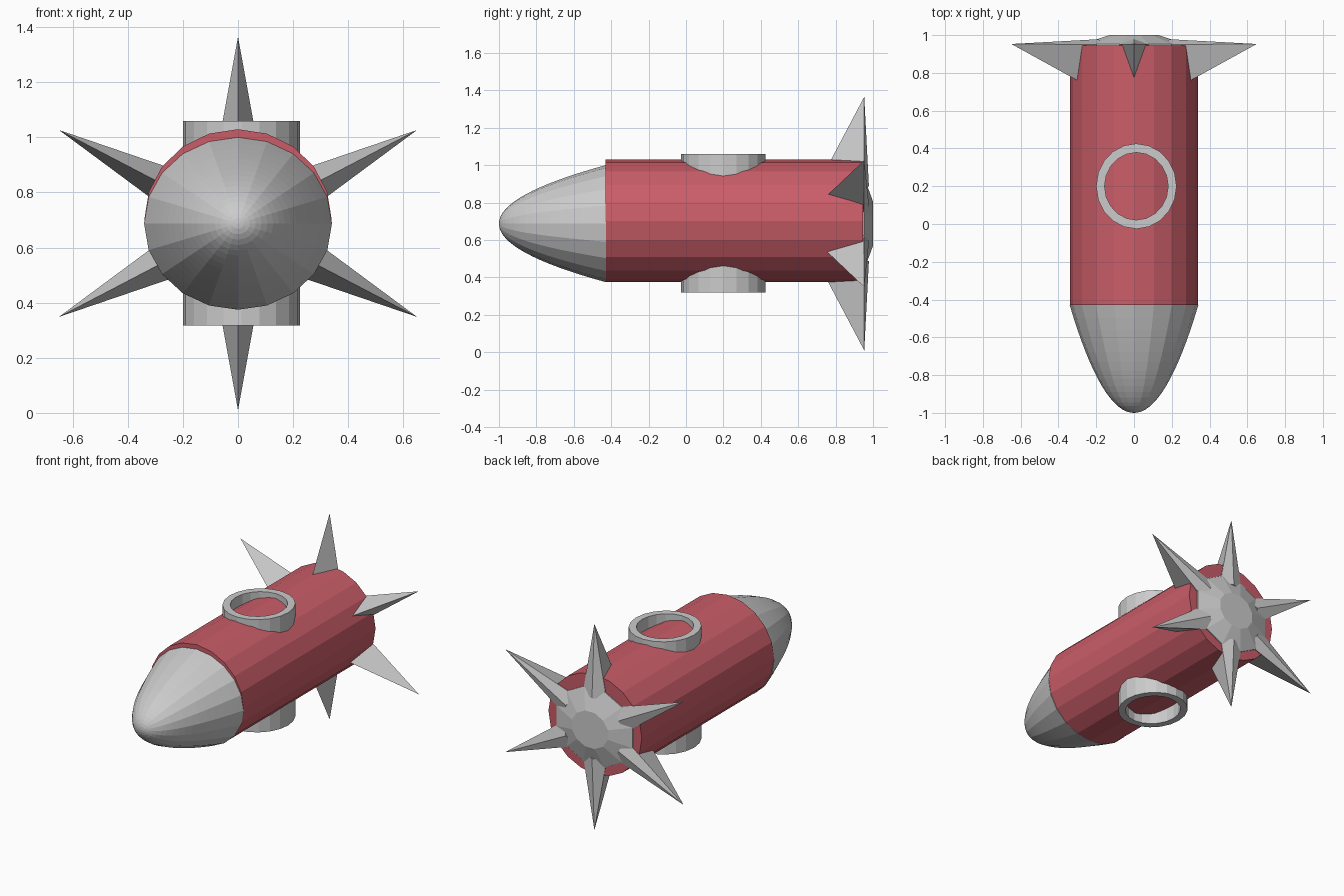
import bpy, bmesh, math
from mathutils import Vector

if "Cube" in bpy.data.objects:
    bpy.data.objects.remove(bpy.data.objects["Cube"])

red = bpy.data.materials.new("hull_red")
red.diffuse_color = (0.59, 0.11, 0.14, 1)
red.use_nodes = True
red.node_tree.nodes["Principled BSDF"].inputs["Base Color"].default_value = red.diffuse_color


def finish(name, bm, mat=None):
    bmesh.ops.remove_doubles(bm, verts=bm.verts, dist=1e-5)
    bmesh.ops.recalc_face_normals(bm, faces=bm.faces)
    me = bpy.data.meshes.new(name)
    bm.to_mesh(me)
    bm.free()
    ob = bpy.data.objects.new(name, me)
    bpy.context.collection.objects.link(ob)
    if mat:
        me.materials.append(mat)
    return ob


def lathe(name, profile, place, sides=20, offset=0.0, closed=False, mat=None):
    """Sweep (radius, height) points round an axis; place(u, v, h) maps to xyz."""
    bm = bmesh.new()
    rings = []
    for r, h in profile:
        ring = []
        for i in range(sides):
            a = offset + math.tau * i / sides
            ring.append(bm.verts.new(place(r * math.sin(a), r * math.cos(a), h)))
        rings.append(ring)
    pairs = list(zip(rings, rings[1:]))
    if closed:
        pairs.append((rings[-1], rings[0]))
    else:
        bm.faces.new(rings[0])
        bm.faces.new(rings[-1])
    for p, q in pairs:
        for i in range(sides):
            j = (i + 1) % sides
            bm.faces.new((p[i], p[j], q[j], q[i]))
    return finish(name, bm, mat)


# Hull
lathe("hull", [(0.34, -0.43), (0.34, 0.945)],
      lambda u, v, h: (u, h, 0.702 + v * 0.963), mat=red)

# Parabolic nose cone, slightly flattened
ZC, SZ = 0.6875, 0.904
nose = [(0.341 * t, -1 + 0.572 * t * t) for t in [max(i, 0.05) / 16 for i in range(17)]]
lathe("nose_cone", nose, lambda u, v, h: (u, h, ZC + v * 0.918))

# Open collars above and below the hull
for name, z_in, z_out in (("top_collar", 0.86, 1.06), ("bottom_collar", 0.52, 0.318)):
    lathe(name, [(1, z_in), (1, z_out), (0.79, z_out), (0.79, z_in)],
          lambda u, v, h: (0.0125 + u * 0.213, 0.2 + v * 0.226, h), closed=True)

# Twelve-sided tail hub
lathe("tail_hub", [(0.285, 0.94), (0.285, 0.952), (0.135, 1.0)],
      lambda u, v, h: (u, h, ZC + v * SZ), sides=12, offset=math.radians(15))

# Six pointed tail fins, each a diamond-section pyramid
for k in range(6):
    a = math.radians(60 * k)

    def put(r, w, y):
        u = r * math.sin(a) + w * math.cos(a)
        v = r * math.cos(a) - w * math.sin(a)
        return Vector((u, y, ZC + v * SZ))

    bm = bmesh.new()
    base = [bm.verts.new(put(0.22, w, y)) for w, y in
            ((0, 0.70), (0.087, 0.95), (0, 0.978), (-0.087, 0.95))]
    tip = bm.verts.new(put(0.75, 0, 0.953))
    bm.faces.new(base)
    for i in range(4):
        bm.faces.new((base[i], base[(i + 1) % 4], tip))
    finish(f"tail_fin_{k + 1}", bm)
